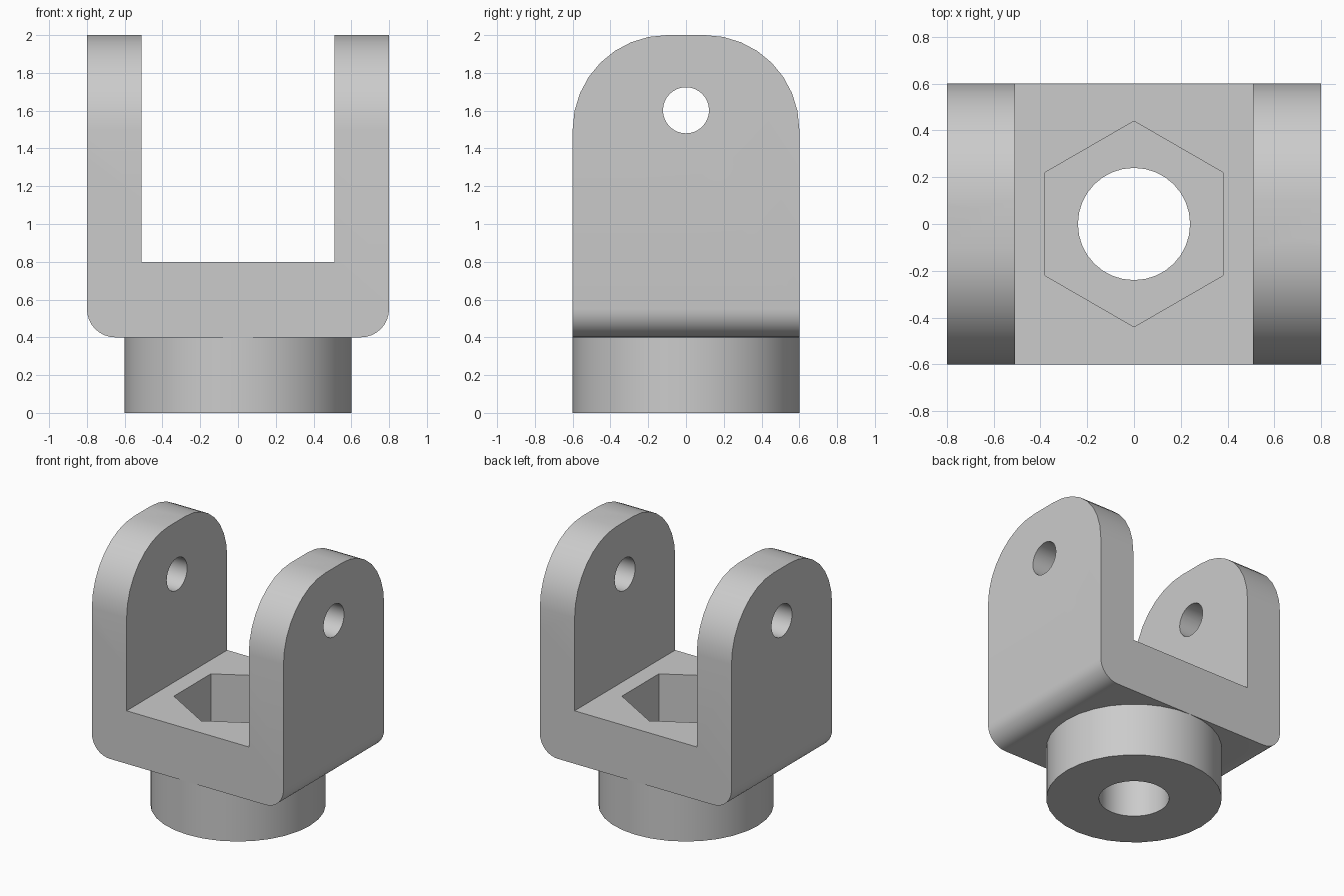
import bpy, bmesh, math
from mathutils import Matrix

cube = bpy.data.objects.get("Cube")
if cube:
    bpy.data.objects.remove(cube)

HALF_X, HALF_Y, INNER = 0.8, 0.6, 0.51
BASE, FLOOR, TOP = 0.4, 0.8, 2.0

steel = bpy.data.materials.new("plain_grey")
steel.use_nodes = True
GREY = (0.6, 0.6, 0.6, 1)
steel.diffuse_color = GREY
steel.node_tree.nodes["Principled BSDF"].inputs["Base Color"].default_value = GREY


def arc(cx, cy, r, start, end, steps):
    """Points on a circular arc, angles in degrees."""
    angles = [math.radians(start + (end - start) * i / steps) for i in range(steps + 1)]
    return [(cx + r * math.cos(a), cy + r * math.sin(a)) for a in angles]


def prism(name, points, low, high, axis="Z"):
    """Extrude a closed profile along an axis."""
    place = {"X": lambda u, v, w: (w, u, v),
             "Y": lambda u, v, w: (u, w, v),
             "Z": lambda u, v, w: (u, v, w)}[axis]
    bm = bmesh.new()
    ends = [[bm.verts.new(place(u, v, w)) for u, v in points] for w in (low, high)]
    for ring in ends:
        bm.faces.new(ring)
    n = len(points)
    for i in range(n):
        j = (i + 1) % n
        bm.faces.new((ends[0][i], ends[0][j], ends[1][j], ends[1][i]))
    bmesh.ops.recalc_face_normals(bm, faces=bm.faces[:])
    mesh = bpy.data.meshes.new(name)
    bm.to_mesh(mesh)
    bm.free()
    mesh.materials.append(steel)
    obj = bpy.data.objects.new(name, mesh)
    bpy.context.collection.objects.link(obj)
    return obj


def circle(cx, cy, r, sides, start=0):
    return arc(cx, cy, r, start, start + 360, sides)[:-1]


def combine(target, tool, operation):
    """Apply a boolean and discard the tool."""
    mod = target.modifiers.new(operation.title(), "BOOLEAN")
    mod.object, mod.operation, mod.solver = tool, operation, "EXACT"
    bpy.ops.object.select_all(action="DESELECT")
    bpy.context.view_layer.objects.active = target
    target.select_set(True)
    bpy.ops.object.modifier_apply(modifier=mod.name)
    bpy.data.objects.remove(tool)


# U-shaped yoke with rounded lower corners
r = 0.15
right_half = arc(HALF_X - r, BASE + r, r, -90, 0, 8) + [
    (HALF_X, TOP), (INNER, TOP), (INNER, FLOOR)]
left_half = [(-x, z) for x, z in reversed(right_half)]
yoke = prism("clevis_yoke", right_half + left_half, -HALF_Y, HALF_Y, "Y")

# Rounded tops of both arms
r = 0.5
arch = arc(HALF_Y - r, TOP - r, r, 0, 90, 8)
arch += [(-y, z) for y, z in reversed(arch)]
arch += [(-HALF_Y, 0), (HALF_Y, 0)]
combine(yoke, prism("arm_outline", arch, -1, 1, "X"), "INTERSECT")

# Round shank below the yoke
shank = prism("shank", circle(0, 0, HALF_Y, 32), 0, BASE)
combine(yoke, shank, "UNION")

# Hexagonal nut pocket, shank bore and cross pin holes
combine(yoke, prism("nut_pocket", circle(0, 0, 0.44, 6, 30), BASE, 1), "DIFFERENCE")
combine(yoke, prism("shank_bore", circle(0, 0, 0.24, 32), -1, 1), "DIFFERENCE")
combine(yoke, prism("pin_hole", circle(0, 1.602, 0.122, 32), -1, 1, "X"), "DIFFERENCE")

bpy.ops.object.shade_smooth_by_angle(angle=math.radians(30))
